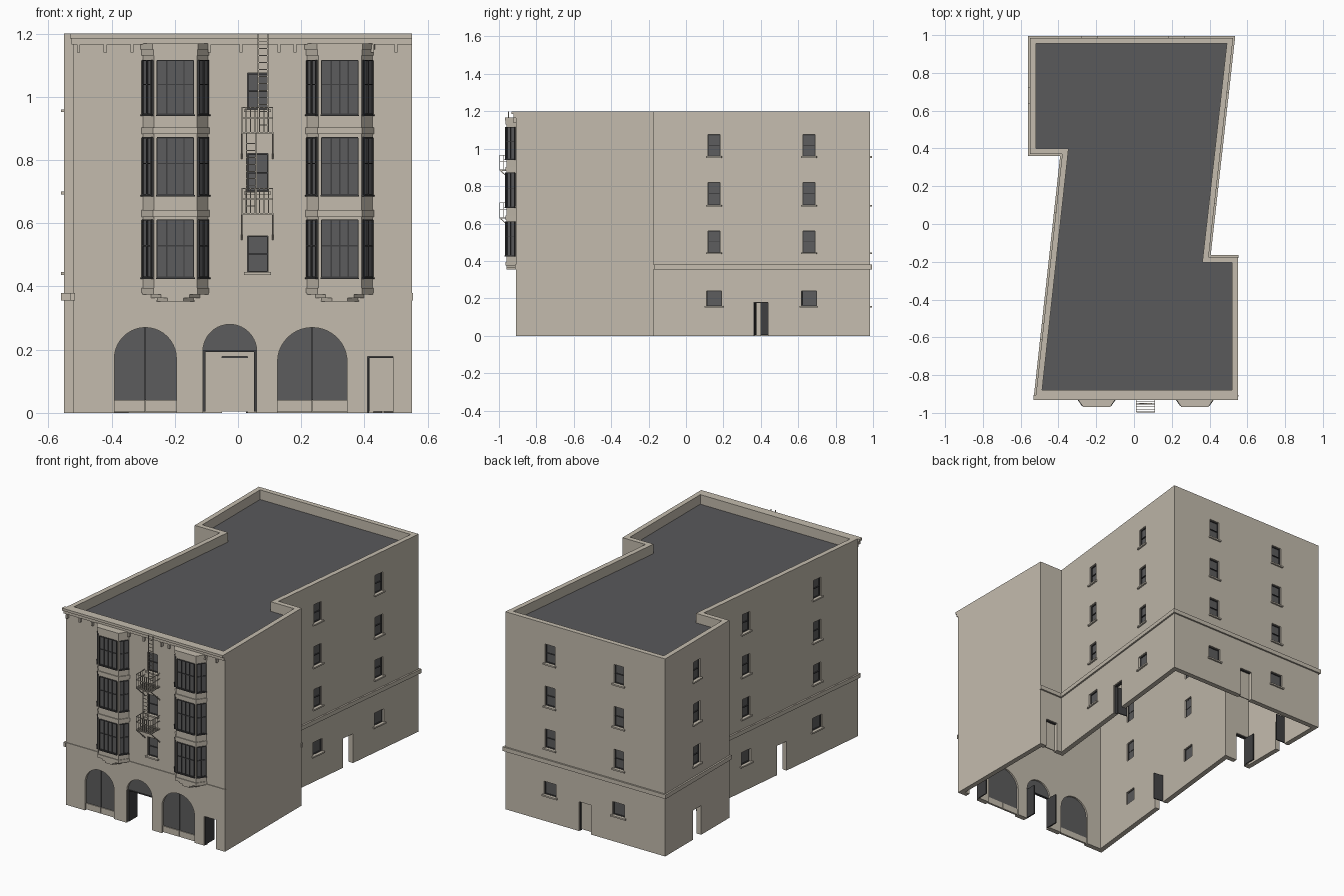
import bpy, bmesh
from math import pi, sin, cos
from mathutils import Vector, Matrix

cube = bpy.data.objects.get("Cube")
if cube:
    bpy.data.objects.remove(cube, do_unlink=True)


def material(name, rgb):
    m = bpy.data.materials.new(name)
    m.use_nodes = True
    m.diffuse_color = (*rgb, 1)
    m.node_tree.nodes["Principled BSDF"].inputs["Base Color"].default_value = (*rgb, 1)
    return m


STONE = material("beige stone", (0.55, 0.50, 0.42))
GLASS = material("grey glass", (0.107, 0.107, 0.11))
ROOF = material("dark grey roofing", (0.1, 0.1, 0.105))
DARK = material("dark trim", (0.05, 0.05, 0.052))

parts = {}


def part(name, mat=STONE):
    return parts.setdefault(name, (bmesh.new(), mat))[0]


def prism(bm, M, pts, vec):
    """Extrude a planar outline along vec, in the local frame M."""
    a = [bm.verts.new(M @ Vector(p)) for p in pts]
    b = [bm.verts.new(M @ (Vector(p) + Vector(vec))) for p in pts]
    bm.faces.new(a)
    bm.faces.new(b[::-1])
    for i in range(len(a)):
        j = (i + 1) % len(a)
        bm.faces.new((a[i], b[i], b[j], a[j]))


def box(bm, M, x0, x1, y0, y1, z0, z1):
    prism(bm, M, [(x0, y0, z0), (x1, y0, z0), (x1, y1, z0), (x0, y1, z0)], (0, 0, z1 - z0))


def wall_frame(p, q, origin):
    """Local axes: x along the wall, y inward, z up."""
    u = Vector((q[0] - p[0], q[1] - p[1], 0)).normalized()
    M = Matrix(((u.x, -u.y, 0, origin[0]), (u.y, u.x, 0, origin[1]), (0, 0, 1, 0), (0, 0, 0, 1)))
    return M


# Footprint, counter-clockwise from the front corner
PLAN = [Vector(p) for p in ((-0.52, -0.91), (0.55, -0.91), (0.55, -0.175), (0.395, -0.175),
                            (0.525, 0.985), (-0.55, 0.985), (-0.55, 0.37), (-0.38, 0.37))]
FRONT, PARTY, NOTCH_L, SIDE_L, BACK, WING, NOTCH_R, SIDE_R = range(8)
WORLD = Matrix.Identity(4)
FACADE = Matrix.Translation((0, -0.91, 0))


def edge(i):
    return PLAN[i], PLAN[(i + 1) % 8]


def spot(i, v):
    """Frame on wall i where its main coordinate equals v."""
    p, q = edge(i)
    k = 0 if abs(q.x - p.x) > abs(q.y - p.y) else 1
    return wall_frame(p, q, p.lerp(q, (v - p[k]) / (q[k] - p[k])))


def inset(d):
    out = []
    for i, v in enumerate(PLAN):
        n = []
        for e in (i - 1, i):
            p, q = edge(e % 8)
            n.append(Vector((p.y - q.y, q.x - p.x)).normalized())
        out.append(v + (n[0] + n[1]) * d / (1 + n[0].dot(n[1])))
    return out


# Hollow walls with parapet, open underneath
TOP = 1.2
walls = part("walls")
inner = inset(0.03)
rings = [[walls.verts.new((p.x, p.y, z)) for p in loop]
         for loop, z in ((PLAN, 0), (PLAN, TOP), (inner, TOP), (inner, 0))]
for r in range(4):
    a, b = rings[r], rings[(r + 1) % 4]
    for i in range(8):
        j = (i + 1) % 8
        walls.faces.new((a[i], a[j], b[j], b[i]))
prism(part("roof", ROOF), WORLD, [(p.x, p.y, 1.13) for p in inset(0.028)], (0, 0, 0.012))
cutter = part("opening_cutter")


def window(M, w, z0, z1, rail=True):
    h = w / 2
    box(cutter, M, -h, h, -0.05, 0.05, z0, z1)
    box(part("window_glass", GLASS), M, -h, h, 0.015, 0.02, z0, z1)
    f = part("window_frames", DARK)
    for s in (-1, 1):
        box(f, M, s * h - 0.003, s * h + 0.003, 0.009, 0.022, z0, z1)
    for z in [z0 + 0.002, z1 - 0.002] + ([(z0 + z1) / 2] if rail else []):
        box(f, M, -h, h, 0.009, 0.022, z - 0.002, z + 0.002)
    box(part("window_sills"), M, -h - 0.01, h + 0.01, -0.01, 0.02, z0 - 0.009, z0)


def door(M, w, h, is_open=True):
    box(cutter, M, -w / 2, w / 2, -0.05, 0.05, -0.05, h)
    f = part("door_frames", DARK)
    box(f, M, -w / 2, w / 2, 0.008, 0.025, h - 0.004, h)
    box(f, M, -w / 2, -w / 2 + 0.004, 0.008, 0.025, 0, h)
    if is_open:
        box(part("open_doors", DARK), M, -w / 2, -w / 2 + 0.006, 0.025, 0.09, 0.005, h - 0.004)
    else:
        box(part("closed_doors"), M, -w / 2, w / 2, 0.02, 0.026, 0.005, h - 0.004)


# Side and rear windows: three upper storeys over a small ground floor one
STOREYS = ((0.445, 0.56), (0.70, 0.82), (0.96, 1.075))
for i, places in ((SIDE_L, (0.15, 0.657)), (BACK, (0.225, -0.237)), (WING, (0.68,)),
                  (SIDE_R, (0.02, -0.57))):
    for v in places:
        M = spot(i, v)
        for z0, z1 in STOREYS:
            window(M, 0.065, z0, z1)
        if i != WING:
            window(M, 0.08, 0.16, 0.24, rail=False)
for z0, z1 in STOREYS:
    window(spot(FRONT, 0.062), 0.065, z0, z1)

# Doors
for i, v, is_open in ((FRONT, 0.45, True), (SIDE_L, 0.4, True), (WING, 0.68, True),
                      (NOTCH_R, -0.47, True), (SIDE_R, -0.275, True),
                      (BACK, -0.01, False), (NOTCH_L, 0.468, False)):
    door(spot(i, v), 0.08, 0.178, is_open)


# Arched shopfronts and entrance
def arch(bm, cx, hw, z0, spring, rise, y0, y1):
    pts = [(cx - hw, y0, z0), (cx + hw, y0, z0)]
    pts += [(cx + hw * cos(pi * k / 20), y0, spring + rise * sin(pi * k / 20)) for k in range(21)]
    prism(bm, FACADE, pts, (0, y1 - y0, 0))


glass = part("arch_glass", GLASS)
for cx, hw, spring in ((-0.293, 0.098, 0.172), (0.235, 0.11, 0.162)):
    arch(cutter, cx, hw, -0.05, spring, 0.27 - spring, -0.05, 0.05)
    arch(glass, cx, hw, 0.04, spring, 0.27 - spring, 0.015, 0.02)
    box(part("arch_mullions", GLASS), FACADE, cx - 0.002, cx + 0.002, 0.01, 0.02, 0.04, 0.27)
    for x0, x1 in ((cx - hw, cx - 0.001), (cx + 0.001, cx + hw)):
        box(part("shopfront_kick_panels"), FACADE, x0, x1, 0.01, 0.022, 0.003, 0.04)
ex, ew = -0.026, 0.085
arch(cutter, ex, ew, -0.05, 0.195, 0.085, -0.05, 0.05)
arch(glass, ex, ew, 0.1951, 0.1952, 0.085, 0.015, 0.02)
box(part("door_frames", DARK), FACADE, ex - ew, ex + ew, 0.01, 0.025, 0.192, 0.197)
for s in (-1, 1):
    x = ex + s * (ew - 0.004)
    box(part("open_doors", DARK), FACADE, x - 0.004, x + 0.004, 0.01, 0.09, 0.005, 0.192)

# String course on every wall but the blank party wall
for i in range(8):
    if i != PARTY:
        p, q = edge(i)
        out = 0.004 if i == FRONT else 0.01
        end = 0.004 if i in (FRONT, NOTCH_L) else 0.01
        M = wall_frame(p, q, p)
        box(part("string_course"), M, -end, (q - p).length + end, -out, 0.005, 0.355, 0.38)

# Front cornice and brackets
cornice = part("cornice")
box(cornice, FACADE, -0.526, 0.55, -0.012, 0.005, 1.165, 1.185)
box(cornice, FACADE, -0.532, 0.55, -0.022, 0.005, 1.185, TOP)
for x in (-0.505, -0.42, -0.335, -0.09, 0.01, 0.13, 0.18, 0.425, 0.5):
    box(part("cornice_brackets"), FACADE, x - 0.005, x + 0.005, -0.016, 0.005, 1.14, 1.165)


# Bay windows
def bay_plan(e=0.0, hw=0.103):
    return [(-hw - e, 0), (-hw + 0.035 - e * 0.5, -0.05 - e), (hw - 0.035 + e * 0.5, -0.05 - e), (hw + e, 0)]


def bay_layer(bm, M, plan, z0, z1):
    prism(bm, M, [(x, y, z0) for x, y in plan], (0, 0, z1 - z0))


def bay_window(M, w, z0, z1, mullions):
    h = w / 2
    box(part("bay_glass", GLASS), M, -h, h, -0.003, 0.002, z0, z1)
    f = part("bay_frames", DARK)
    for x in [-h, h] + mullions:
        box(f, M, x - 0.002, x + 0.002, -0.007, 0.002, z0, z1)
    for z in (z0, z0 + (z1 - z0) * 0.55, z1):
        box(f, M, -h, h, -0.007, 0.002, z - 0.002, z + 0.002)
    box(f, M, -h - 0.004, h + 0.004, -0.01, 0.002, z0 - 0.006, z0 - 0.001)


for cx in (-0.198, 0.322):
    M = Matrix.Translation((cx, -0.91, 0))
    body, trim = part("bay_bodies"), part("bay_mouldings")
    bay_layer(body, M, bay_plan(), 0.375, 1.16)
    for e, hw, z0, z1 in ((0, 0.06, 0.353, 0.364), (0, 0.08, 0.364, 0.375), (0.004, 0.103, 0.375, 0.395),
                          (0.005, 0.103, 0.62, 0.642), (0.005, 0.103, 0.882, 0.902),
                          (0.004, 0.103, 1.13, 1.15), (0.008, 0.103, 1.15, 1.168)):
        bay_layer(trim, M, bay_plan(e, hw), z0, z1)
    pts = [Vector((x + cx, y - 0.91)) for x, y in bay_plan()]
    for k in range(3):
        p, q = pts[k], pts[k + 1]
        F = wall_frame(p, q, (p + q) / 2)
        for z0, z1 in ((0.43, 0.61), (0.69, 0.87), (0.945, 1.115)):
            if k == 1:
                bay_window(F, 0.115, z0, z1, [-0.027, 0, 0.027])
            else:
                bay_window(F, 0.05, z0, z1, [0])

# Fire escape: two balconies with ladders
B = 0.0015
rails, floors, ladders = part("balcony_railings"), part("balcony_floors"), part("ladders")
for z in (0.632, 0.888):
    x0, x1, y0 = 0.012, 0.11, -0.085
    for k in range(7):
        y = y0 + k * 0.014
        box(floors, FACADE, x0, x1, y - 0.002, y + 0.002, z - 0.005, z)
    for x in (x0, x1):
        box(floors, FACADE, x - 0.002, x + 0.002, y0, 0, z - 0.006, z)
        prism(floors, FACADE, [(x - 0.002, 0, z - 0.085), (x - 0.002, y0, z - 0.005),
                               (x - 0.002, y0 + 0.007, z - 0.005), (x - 0.002, 0, z - 0.078)], (0.004, 0, 0))
        for h in (0.045, 0.078):
            box(rails, FACADE, x - B, x + B, y0, 0, z + h - B, z + h + B)
        for k in range(1, 4):
            y = y0 + k * 0.021
            box(rails, FACADE, x - B, x + B, y - B, y + B, z, z + 0.078)
    for h in (0.045, 0.078):
        box(rails, FACADE, x0, x1, y0 - B, y0 + B, z + h - B, z + h + B)
    for k in range(8):
        x = x0 + (x1 - x0) * k / 7
        box(rails, FACADE, x - B, x + B, y0 - B, y0 + B, z, z + 0.078)
for x0, x1, z0, z1 in ((0.027, 0.058, 0.632, 0.888), (0.064, 0.094, 0.888, TOP)):
    for x in (x0, x1):
        box(ladders, FACADE, x - 0.002, x + 0.002, -0.042, -0.037, z0, z1)
    for k in range(1, int((z1 - z0) / 0.022)):
        z = z0 + k * 0.022
        box(ladders, FACADE, x0, x1, -0.041, -0.038, z - B, z + B)

# Turn every part into an object
objects = {}
for name, (bm, mat) in parts.items():
    bmesh.ops.recalc_face_normals(bm, faces=bm.faces)
    mesh = bpy.data.meshes.new(name)
    bm.to_mesh(mesh)
    bm.free()
    mesh.materials.append(mat)
    objects[name] = bpy.data.objects.new(name, mesh)
    bpy.context.scene.collection.objects.link(objects[name])

# Cut the openings through the walls
shell, cut = objects["walls"], objects["opening_cutter"]
cut.hide_render = True
mod = shell.modifiers.new("openings", 'BOOLEAN')
mod.operation, mod.solver, mod.object = 'DIFFERENCE', 'EXACT', cut
bpy.context.view_layer.objects.active = shell
bpy.ops.object.modifier_apply(modifier=mod.name)
bpy.data.objects.remove(cut, do_unlink=True)
